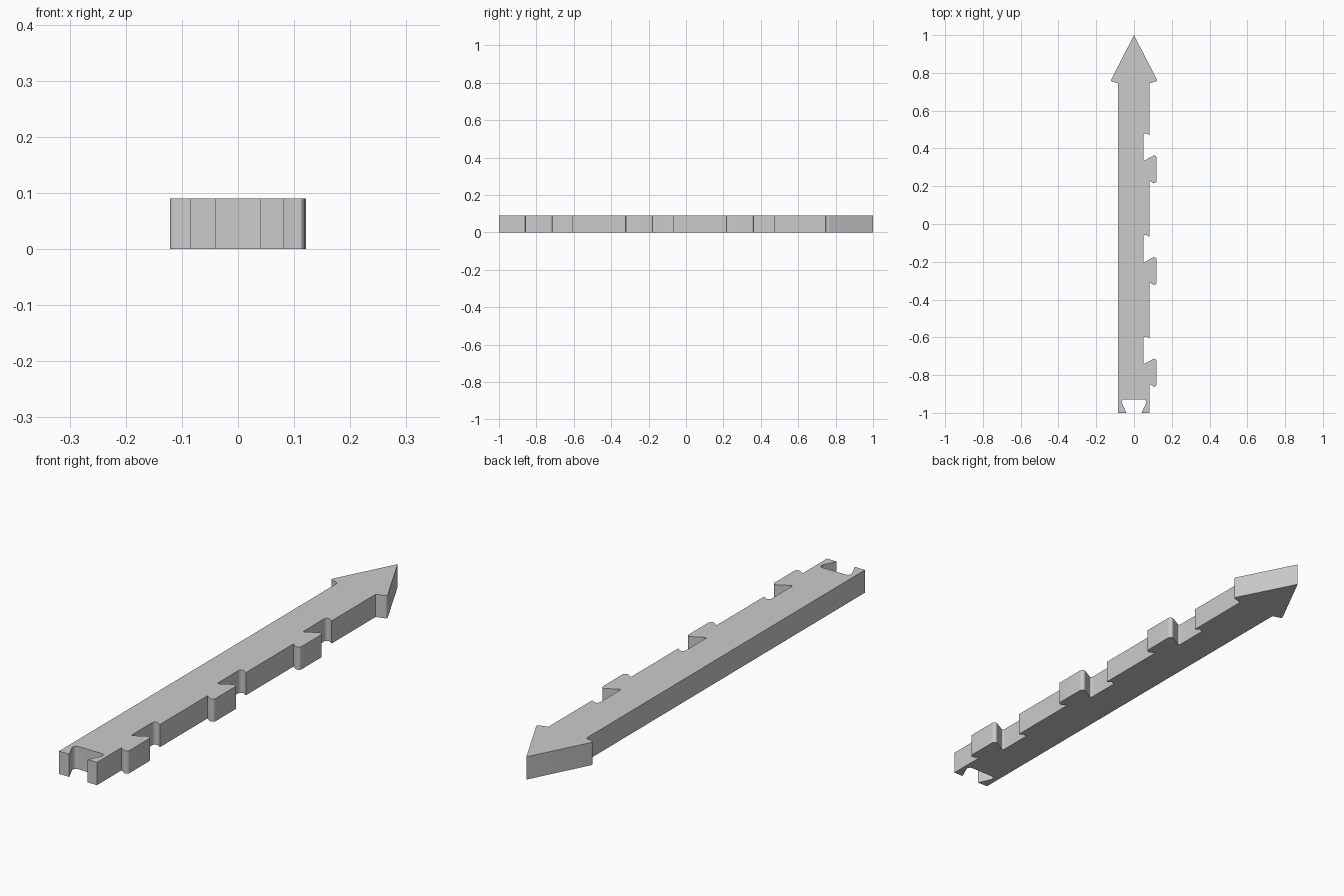
import bpy, bmesh, math
from mathutils import Vector

if "Cube" in bpy.data.objects:
    bpy.data.objects.remove(bpy.data.objects["Cube"], do_unlink=True)

THICK = 0.09
TOOTH_PITCH = 0.538
SHAFT_L, SHAFT_R = -0.085, 0.082


def fillet(corners, steps=6):
    """Round each (x, y, radius) corner of a closed outline with an arc."""
    out = []
    n = len(corners)
    for i, (x, y, r) in enumerate(corners):
        p = Vector((x, y))
        if r == 0:
            out.append(p)
            continue
        a = (Vector(corners[i - 1][:2]) - p).normalized()
        b = (Vector(corners[(i + 1) % n][:2]) - p).normalized()
        half = a.angle(b) / 2
        centre = p + (a + b).normalized() * (r / math.sin(half))
        start = p + a * (r / math.tan(half)) - centre
        end = p + b * (r / math.tan(half)) - centre
        for k in range(steps + 1):
            t = k / steps
            out.append(centre + start.lerp(end, t).normalized() * r)
    return out


# Tail end with its flared slot, counter-clockwise from the left
outline = [
    (SHAFT_L, -1, 0), (-0.04, -1, 0), (-0.073, -0.928, 0.014),
    (0.073, -0.928, 0.014), (0.04, -1, 0), (SHAFT_R, -1, 0),
]

# Hooked teeth, each followed by a matching notch
for i in range(3):
    y = -0.868 + i * TOOTH_PITCH
    outline += [
        (SHAFT_R, y + 0.021, 0), (0.119, y - 0.002, 0.012),
        (0.119, y + 0.163, 0.012), (0.05, y + 0.125, 0.005),
        (0.05, y + 0.281, 0.012), (SHAFT_R, y + 0.262, 0),
    ]

# Barbed arrow point
outline += [
    (SHAFT_R, 0.745, 0), (0.125, 0.757, 0.008), (0, 1, 0),
    (-0.125, 0.757, 0.008), (SHAFT_L, 0.745, 0),
]

# Extrude the outline into a flat bar
bm = bmesh.new()
base = bm.faces.new([bm.verts.new((p.x, p.y, 0)) for p in fillet(outline)])
top = bmesh.ops.extrude_face_region(bm, geom=[base], use_keep_orig=True)["geom"]
bmesh.ops.translate(bm, vec=(0, 0, THICK),
                    verts=[g for g in top if isinstance(g, bmesh.types.BMVert)])
bmesh.ops.recalc_face_normals(bm, faces=bm.faces)
caps = [f for f in bm.faces if len(f.verts) > 4]
bmesh.ops.triangulate(bm, faces=caps)

mesh = bpy.data.meshes.new("arrow_bar")
bm.to_mesh(mesh)
bm.free()
arrow = bpy.data.objects.new("arrow_bar", mesh)
bpy.context.collection.objects.link(arrow)

# Plain grey finish
grey = bpy.data.materials.new("plain_grey")
grey.use_nodes = True
colour = (0.6, 0.6, 0.6, 1)
grey.diffuse_color = colour
grey.node_tree.nodes["Principled BSDF"].inputs["Base Color"].default_value = colour
mesh.materials.append(grey)

# Smooth the small fillets, keep the edges crisp
bpy.ops.object.select_all(action="DESELECT")
arrow.select_set(True)
bpy.context.view_layer.objects.active = arrow
bpy.ops.object.shade_smooth_by_angle(angle=math.radians(30))
